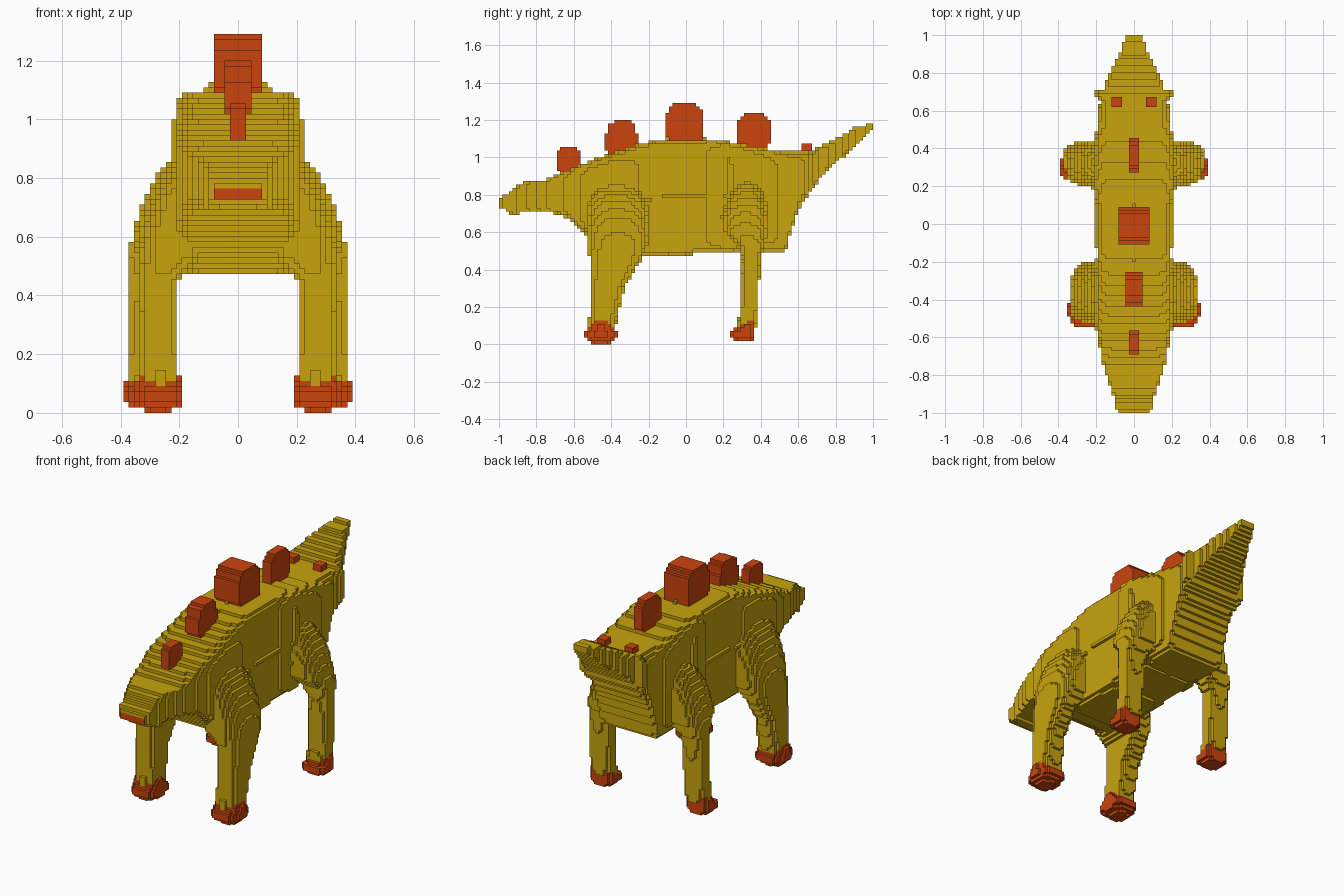
import bpy, bmesh, math

H = 2 / 110            # block size
cells = {}             # (i, j, k) -> part name


def material(name, rgb):
    m = bpy.data.materials.new(name)
    m.diffuse_color = (*rgb, 1)
    return m


YELLOW = material("mustard_yellow", (0.58, 0.37, 0.004))
RED = material("rust_red", (0.60, 0.058, 0.004))


def section(stations, t):
    """Interpolated cross-section (a0, a1, b0, b1) at t, or None outside."""
    for s, e in zip(stations, stations[1:]):
        if s[0] <= t <= e[0]:
            f = (t - s[0]) / (e[0] - s[0])
            return [p + (q - p) * f for p, q in zip(s[1:], e[1:])]
    return None


def loft(name, axis, stations, power, side=1):
    """Fill blocks inside a superellipse lofted along an axis."""
    u, v = [n for n in range(3) if n != axis]
    off = (0, 0.5, 0.5)
    span = lambda lo, hi, n: range(math.floor(lo / H - off[n]), math.ceil(hi / H - off[n]) + 1)
    for c in span(stations[0][0], stations[-1][0], axis):
        sec = section(stations, (c + off[axis]) * H)
        if not sec:
            continue
        a0, a1, b0, b1 = sec
        for p in span(a0, a1, u):
            du = abs(((p + off[u]) * H - (a0 + a1) / 2) / ((a1 - a0) / 2)) ** power
            if du > 1:
                continue
            for q in span(b0, b1, v):
                dv = abs(((q + off[v]) * H - (b0 + b1) / 2) / ((b1 - b0) / 2)) ** power
                if du + dv <= 1:
                    key = [0, 0, 0]
                    key[axis], key[u], key[v] = c, p, q
                    key[0] *= side
                    cells[tuple(key)] = name


# Back plates: y start, y end, z start, z end, half thickness
plates = [(-0.69, -0.56, 0.89, 1.06, 0.027), (-0.43, -0.26, 0.97, 1.20, 0.045),
          (-0.11, 0.10, 1.05, 1.295, 0.082), (0.27, 0.46, 1.03, 1.24, 0.027)]
for n, (y0, y1, z0, z1, hx) in enumerate(plates):
    loft(f"back_plate_{n + 1}", 0, [(-hx, y0, y1, z0, z1), (hx, y0, y1, z0, z1)], 2.6)

# Legs and feet: z, x inner, x outer, y front, y back
front_leg = [(0.06, 0.20, 0.33, -0.52, -0.385), (0.30, 0.21, 0.335, -0.515, -0.33),
             (0.45, 0.20, 0.335, -0.515, -0.24), (0.55, 0.10, 0.335, -0.53, -0.20),
             (0.66, 0.05, 0.315, -0.535, -0.20), (0.76, 0.05, 0.275, -0.53, -0.21),
             (0.82, 0.05, 0.24, -0.51, -0.24), (0.87, 0.05, 0.20, -0.45, -0.28)]
rear_leg = [(0.06, 0.25, 0.375, 0.27, 0.37), (0.20, 0.25, 0.375, 0.29, 0.385),
            (0.45, 0.24, 0.375, 0.30, 0.395), (0.53, 0.20, 0.375, 0.28, 0.42),
            (0.60, 0.10, 0.36, 0.20, 0.44), (0.68, 0.05, 0.335, 0.19, 0.445),
            (0.76, 0.05, 0.305, 0.21, 0.43), (0.82, 0.05, 0.27, 0.24, 0.41),
            (0.88, 0.05, 0.20, 0.28, 0.36)]
front_foot = [(0.0, 0.235, 0.305, -0.49, -0.42), (0.02, 0.20, 0.33, -0.52, -0.39),
              (0.04, 0.185, 0.348, -0.55, -0.36), (0.07, 0.185, 0.348, -0.55, -0.36),
              (0.135, 0.195, 0.345, -0.475, -0.435)]
rear_foot = [(0.02, 0.27, 0.365, 0.26, 0.36), (0.04, 0.245, 0.39, 0.235, 0.37),
             (0.07, 0.245, 0.39, 0.235, 0.37), (0.12, 0.26, 0.385, 0.33, 0.365)]
for side, label in ((-1, "right"), (1, "left")):
    loft(f"front_leg_{label}", 2, front_leg, 3, side)
    loft(f"rear_leg_{label}", 2, rear_leg, 3, side)
    loft(f"front_foot_{label}", 2, front_foot, 2.5, side)
    loft(f"rear_foot_{label}", 2, rear_foot, 2.5, side)
    # small studs at the root of the tail
    loft(f"tail_stud_{label}", 2, [(1.0, 0.06, 0.12, 0.615, 0.68),
                                   (1.08, 0.06, 0.12, 0.615, 0.68)], 1.5, side)

# Body, head and tail in one loft: y, half width, z bottom, z top
profile = [(-1.0, 0.085, 0.73, 0.785), (-0.95, 0.10, 0.71, 0.81), (-0.91, 0.11, 0.68, 0.84),
           (-0.87, 0.125, 0.71, 0.87), (-0.75, 0.165, 0.71, 0.88), (-0.66, 0.18, 0.69, 0.92),
           (-0.57, 0.20, 0.62, 0.96), (-0.50, 0.205, 0.54, 0.985), (-0.40, 0.205, 0.49, 1.02),
           (-0.25, 0.20, 0.472, 1.07), (-0.10, 0.20, 0.475, 1.10), (0.10, 0.20, 0.485, 1.10),
           (0.22, 0.22, 0.495, 1.085), (0.30, 0.215, 0.50, 1.07), (0.50, 0.20, 0.49, 1.035),
           (0.53, 0.20, 0.49, 1.03), (0.56, 0.19, 0.60, 1.03), (0.60, 0.185, 0.71, 1.03),
           (0.66, 0.18, 0.81, 1.03), (0.67, 0.208, 0.82, 1.035), (0.70, 0.205, 0.86, 1.05),
           (0.715, 0.165, 0.88, 1.06), (0.80, 0.125, 0.965, 1.10), (0.90, 0.08, 1.06, 1.155),
           (1.0, 0.035, 1.145, 1.18)]
loft("body", 1, [(y, -w, w, z0, z1) for y, w, z0, z1 in profile], 9)

# Corner offsets for the six faces of a block, keyed by outward direction
SIDES = {(1, 0, 0): [(1, 0, 0), (1, 1, 0), (1, 1, 1), (1, 0, 1)],
         (-1, 0, 0): [(0, 0, 0), (0, 0, 1), (0, 1, 1), (0, 1, 0)],
         (0, 1, 0): [(0, 1, 0), (0, 1, 1), (1, 1, 1), (1, 1, 0)],
         (0, -1, 0): [(0, 0, 0), (1, 0, 0), (1, 0, 1), (0, 0, 1)],
         (0, 0, 1): [(0, 0, 1), (1, 0, 1), (1, 1, 1), (0, 1, 1)],
         (0, 0, -1): [(0, 0, 0), (0, 1, 0), (1, 1, 0), (1, 0, 0)]}


def build(name, keys):
    """Make one object from the exposed faces of its blocks."""
    bm, verts = bmesh.new(), {}
    for i, j, k in keys:
        for d, corners in SIDES.items():
            if (i + d[0], j + d[1], k + d[2]) in cells:
                continue
            loop = []
            for a, b, c in corners:
                p = (i + a, j + b, k + c)
                if p not in verts:
                    verts[p] = bm.verts.new(((p[0] - 0.5) * H, p[1] * H, p[2] * H))
                loop.append(verts[p])
            face = bm.faces.new(loop)
            # mouth: lower front faces at the tip of the snout
            if name == "body" and d[1] == -1 and j == -55 and (k + 0.5) * H < 0.765:
                face.material_index = 1
    mesh = bpy.data.meshes.new(name)
    bm.to_mesh(mesh)
    bm.free()
    red = any(w in name for w in ("plate", "foot", "stud"))
    mesh.materials.append(RED if red else YELLOW)
    if name == "body":
        mesh.materials.append(RED)
    bpy.context.collection.objects.link(bpy.data.objects.new(name, mesh))


parts = {}
for key, part in cells.items():
    parts.setdefault(part, []).append(key)
for part, keys in parts.items():
    build(part, keys)
